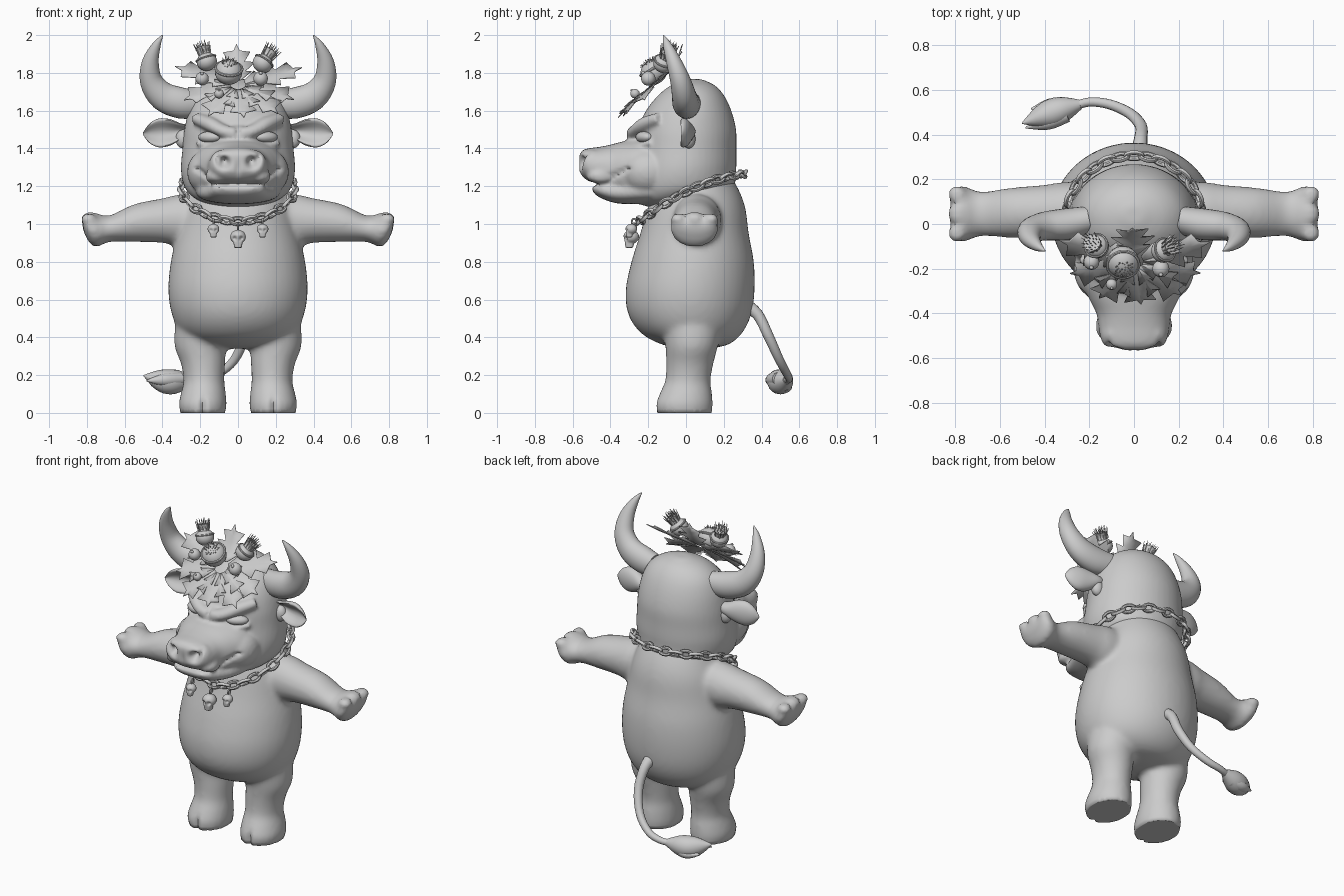
import bpy, bmesh, math, random
from mathutils import Vector, Matrix

if "Cube" in bpy.data.objects:
    bpy.data.objects.remove(bpy.data.objects["Cube"])

random.seed(4)
X, Y, Z = Vector((1, 0, 0)), Vector((0, 1, 0)), Vector((0, 0, 1))
grey = bpy.data.materials.new("clay_grey")
grey.diffuse_color = (0.6, 0.6, 0.6, 1)
grey.use_nodes = True
grey.node_tree.nodes["Principled BSDF"].inputs["Base Color"].default_value = grey.diffuse_color


def spline(rows, n):
    """Catmull-Rom interpolation of rows of numbers."""
    out = []
    for i in range(len(rows) - 1):
        p = [rows[max(i - 1, 0)], rows[i], rows[i + 1], rows[min(i + 2, len(rows) - 1)]]
        for k in range(n):
            t = k / n
            out.append([0.5 * (2 * b + (c - a) * t + (2 * a - 5 * b + 4 * c - d) * t * t
                               + (3 * b - a - 3 * c + d) * t ** 3) for a, b, c, d in zip(*p)])
    return out + [list(rows[-1])]


def sweep(bm, rows, axis=None, ref=Z, seg=28, n=4, p=2.0, cup=0.0):
    """Skin of oval rings; each row is x, y, z, radius a, radius b."""
    rows = spline(rows, n)
    pts, rings = [Vector(r[:3]) for r in rows], []
    for i, r in enumerate(rows):
        t = axis or (pts[min(i + 1, len(pts) - 1)] - pts[max(i - 1, 0)]).normalized()
        u = ref.cross(t).normalized()
        v, ring = t.cross(u), []
        for k in range(seg):
            c, s = math.cos(math.tau * k / seg), math.sin(math.tau * k / seg)
            c, s = (math.copysign(abs(w) ** (2 / p), w) for w in (c, s))
            if c < 0:
                c *= 1 - cup * c * c
            ring.append(bm.verts.new(pts[i] + u * c * max(r[3], .001) + v * s * max(r[4], .001)))
        rings.append(ring)
    for a, b in zip(rings, rings[1:]):
        for k in range(seg):
            j = (k + 1) % seg
            bm.faces.new((a[k], a[j], b[j], b[k]))
    bm.faces.new(rings[0][::-1])
    bm.faces.new(rings[-1])


def ball(bm, c, r, rot=None):
    r = (r, r, r) if isinstance(r, float) else r
    bmesh.ops.create_uvsphere(bm, u_segments=24, v_segments=14, radius=1,
                              matrix=Matrix.LocRotScale(Vector(c), rot, Vector(r)))


def ring(bm, mat, a, b, r, seg=14, sides=7):
    """Oval wire ring lying in the local xy plane."""
    g = [[bm.verts.new(mat @ Vector(((a + r * math.cos(w)) * math.cos(t), (b + r * math.cos(w)) * math.sin(t),
          r * math.sin(w)))) for w in (math.tau * j / sides for j in range(sides))]
         for t in (math.tau * i / seg for i in range(seg))]
    for i in range(seg):
        for j in range(sides):
            i2, j2 = (i + 1) % seg, (j + 1) % sides
            bm.faces.new((g[i][j], g[i2][j], g[i2][j2], g[i][j2]))


def mirror(bm):
    d = bmesh.ops.duplicate(bm, geom=bm.verts[:] + bm.edges[:] + bm.faces[:])["geom"]
    bmesh.ops.scale(bm, vec=(-1, 1, 1), verts=[e for e in d if isinstance(e, bmesh.types.BMVert)])
    bmesh.ops.reverse_faces(bm, faces=[e for e in d if isinstance(e, bmesh.types.BMFace)])


def finish(bm, name, voxel=0, smooth=4, dents=(), angle=50):
    """Make the object; with a voxel size, fuse its pieces and press in dents."""
    me = bpy.data.meshes.new(name)
    bm.to_mesh(me)
    bm.free()
    ob = bpy.data.objects.new(name, me)
    bpy.context.collection.objects.link(ob)
    me.materials.append(grey)
    bpy.ops.object.select_all(action='DESELECT')
    ob.select_set(True)
    bpy.context.view_layer.objects.active = ob
    if voxel:
        m = ob.modifiers.new("fuse", 'REMESH')
        m.mode, m.voxel_size = 'VOXEL', voxel
        s = ob.modifiers.new("soften", 'SMOOTH')
        s.factor, s.iterations = 0.5, smooth
        for md in ("fuse", "soften"):
            bpy.ops.object.modifier_apply(modifier=md)
        for c, r, push in dents:
            c, push = Vector(c), Vector(push)
            for v in ob.data.vertices:
                d = sum(((v.co[k] - c[k]) / r[k]) ** 2 for k in range(3))
                if d < 4:
                    v.co += push * math.exp(-1.5 * d)
    bpy.ops.object.shade_smooth_by_angle(angle=math.radians(angle))
    return ob


def both(items):
    return [(tuple(s * v if k == 0 else v for k, v in enumerate(c)), r, (s * q[0], q[1], q[2]))
            for c, r, q in items for s in (1, -1)]


# Body: legs, arms and knuckles mirrored, then the barrel torso
bm = bmesh.new()
sweep(bm, [(.185, -.01, 0, .122, .148), (.187, -.01, .05, .127, .152), (.183, .0, .11, .118, .137),
           (.18, .01, .17, .108, .12), (.185, .02, .26, .117, .125), (.2, .03, .36, .137, .14),
           (.19, .03, .5, .14, .16)], Z, Y)
sweep(bm, [(.12, .05, 1.03, .13, .13), (.3, .06, 1.02, .128, .137), (.4, .055, 1.018, .12, .118),
           (.55, .05, 1.005, .112, .1), (.68, .045, .975, .1, .07), (.75, .045, .968, .122, .09),
           (.79, .045, .985, .125, .08), (.822, .045, 1.01, .1, .04)], X)
for y in (-.045, .045, .135):
    ball(bm, (.79, y, 1.025), (.042, .037, .032))
mirror(bm)
sweep(bm, [(0, .06, .34, .05, .05), (0, .05, .36, .2, .17), (0, .03, .42, .3, .265), (0, .02, .52, .35, .325),
           (0, .022, .65, .369, .341), (0, .035, .8, .356, .324), (0, .045, .95, .322, .287),
           (0, .055, 1.08, .29, .26), (0, .06, 1.18, .25, .22), (0, .06, 1.3, .2, .15)], Z, Y, seg=48)
body = finish(bm, "body", .015, 8, both([
    ((.185, -.17, .03), (.016, .05, .06), (0, .025, 0)),
    ((.81, 0, 1.04), (.05, .014, .04), (-.012, 0, -.012)),
    ((.81, .09, 1.04), (.05, .014, .04), (-.012, 0, -.012))]))
for v in body.data.vertices:
    if v.co.z < .012:
        v.co.z = 0

# Head: skull, muzzle, jaw, brows, lids and cheeks fused; nostrils and mouth pressed in
bm = bmesh.new()
sweep(bm, [(.01, -.285, 1.475, .035, .035), (.08, -.262, 1.492, .044, .036), (.15, -.215, 1.53, .045, .038),
           (.225, -.14, 1.56, .035, .03)])
sweep(bm, [(.08, -.27, 1.435, .018, .016), (.14, -.245, 1.415, .02, .016), (.215, -.185, 1.43, .018, .016)])
ball(bm, (.145, -.2, 1.275), (.125, .145, .125))
ball(bm, (.08, -.49, 1.325), (.07, .066, .068))
ball(bm, (.115, -.455, 1.25), (.062, .07, .04))
mirror(bm)
sweep(bm, [(0, -.12, 1.09, .09, .08), (0, -.1, 1.12, .2, .17), (0, -.03, 1.18, .275, .27),
           (0, -.012, 1.28, .302, .277), (0, 0, 1.4, .294, .267), (0, .005, 1.5, .284, .26),
           (0, .014, 1.6, .26, .226), (0, .027, 1.68, .217, .175), (0, .036, 1.735, .145, .115),
           (0, .042, 1.767, .045, .04)], Z, Y, seg=48)
sweep(bm, [(0, -.1, 1.29, .25, .17), (0, -.25, 1.28, .24, .17), (0, -.33, 1.283, .205, .155),
           (0, -.4, 1.29, .168, .13), (0, -.46, 1.3, .158, .108), (0, -.51, 1.312, .15, .09),
           (0, -.545, 1.32, .13, .072), (0, -.565, 1.322, .095, .045)], -Y, seg=40, p=2.3)
sweep(bm, [(0, -.1, 1.19, .23, .085), (0, -.25, 1.175, .22, .07), (0, -.37, 1.168, .175, .058),
           (0, -.46, 1.182, .135, .04), (0, -.495, 1.192, .09, .02)], -Y, seg=40, p=2.4)
ball(bm, (0, -.24, 1.465), (.085, .07, .06))
mouth = [((i * .02, -.5 + 3.2 * (i * .02) ** 2, 1.212 + max(0, abs(i) * .02 - .12) * .8), (.022, .07, .013),
          (-i * .0011, .02, 0)) for i in range(-11, 12)]
finish(bm, "head", .011, 8, mouth + both([
    ((.078, -.56, 1.325), (.032, .07, .034), (-.008, .062, .01)),
    ((.11, -.545, 1.35), (.016, .06, .03), (0, .02, 0)),
    ((.15, -.25, 1.462), (.06, .05, .022), (0, .025, 0))]) + [
    ((0, -.57, 1.29), (.012, .04, .05), (0, .012, 0)),
    ((0, -.3, 1.5), (.015, .06, .04), (0, .015, 0))])

bm = bmesh.new()
ball(bm, (.15, -.222, 1.46), (.066, .036, .03), Matrix.Rotation(.5, 3, 'Z'))
mirror(bm)
finish(bm, "eyes")

# Horns and cupped ears
bm = bmesh.new()
sweep(bm, [(.2, .02, 1.635, .07, .06), (.3, .0, 1.64, .082, .07), (.4, -.01, 1.678, .076, .064),
           (.46, -.03, 1.76, .06, .054), (.463, -.065, 1.86, .044, .04), (.43, -.1, 1.95, .022, .022),
           (.398, -.12, 2.0, .003, .003)], ref=Y)
mirror(bm)
finish(bm, "horns")
bm = bmesh.new()
sweep(bm, [(.25, .01, 1.495, .03, .03), (.3, .005, 1.49, .045, .042), (.36, -.01, 1.485, .05, .07),
           (.42, -.015, 1.482, .042, .076), (.47, -.02, 1.48, .026, .05), (.503, -.025, 1.478, .004, .006)],
      X, cup=1.6)
ball(bm, (.29, .015, 1.45), (.04, .035, .05))
mirror(bm)
finish(bm, "ears", angle=60)

# Tail with a pointed tuft
bm = bmesh.new()
sweep(bm, [(.02, .31, .57, .04, .04), (.03, .38, .52, .03, .03), (.03, .44, .4, .027, .027),
           (-.02, .495, .28, .024, .024), (-.11, .535, .205, .022, .022), (-.2, .545, .18, .02, .02),
           (-.27, .525, .172, .02, .02)], seg=14)
finish(bm, "tail")
bm = bmesh.new()
sweep(bm, [(-.24, .535, .175, .022, .022), (-.31, .515, .168, .055, .058), (-.37, .495, .165, .064, .066),
           (-.43, .475, .178, .045, .05), (-.5, .45, .198, .003, .003)], seg=20)
sweep(bm, [(-.3, .52, .15, .035, .035), (-.38, .52, .135, .04, .03), (-.46, .515, .145, .003, .003)], seg=14)
sweep(bm, [(-.3, .49, .18, .035, .035), (-.39, .455, .175, .035, .035), (-.485, .43, .17, .003, .003)], seg=14)
finish(bm, "tail_tuft")


# Chain of oval links hanging round the neck
def neck(t):
    return Vector((.3 * math.sin(t), .03 - .275 * math.cos(t),
                   1.14 - .125 * math.cos(t) + .045 * math.sin(t) ** 2))


bm = bmesh.new()
for i in range(30):
    t = math.tau * i / 30
    d = (neck(t + .01) - neck(t - .01)).normalized()
    out = d.cross(Z).normalized()
    frame = Matrix((d, d.cross(out), out)).transposed().to_4x4()
    ring(bm, Matrix.Translation(neck(t)) @ frame @ Matrix.Rotation((-1) ** i * .75, 4, 'X'), .037, .021, .0105)
for x, z in ((0, .985), (.13, 1.01), (-.13, 1.01)):
    ring(bm, Matrix.Translation((x, -.275, z)) @ Matrix.Rotation(math.pi / 2, 4, 'Y'), .018, .012, .005)
finish(bm, "neck_chain")

# Skull charms
for name, x, z, s in (("middle_charm", 0, .932, 1), ("left_charm", -.13, .973, .75), ("right_charm", .13, .973, .75)):
    bm = bmesh.new()
    ball(bm, (x, -.29, z), (.042 * s, .042 * s, .037 * s))
    sweep(bm, [(x, -.3, z - .058 * s, .02 * s, .02 * s), (x, -.3, z - .015 * s, .026 * s, .026 * s)], Z, Y, p=4)
    finish(bm, name, .005, 2, [((x + q * .018 * s, -.328, z - .008 * s), (.013 * s, .03, .013 * s), (0, .016 * s, 0))
                               for q in (1, -1)])

# Spiky leaves fanned over the forehead
bm = bmesh.new()
e2, nrm = Vector((0, .79, .61)), Vector((0, -.61, .79))
for deg, size, lift in ((158, .36, .02), (20, .36, .02), (92, .25, .08), (198, .3, -.03), (343, .31, -.03),
                        (236, .28, -.03), (277, .26, -.02), (315, .3, -.03)):
    a = math.radians(deg)
    d = X * math.cos(a) + e2 * math.sin(a)
    side, base, rows = nrm.cross(d), Vector((0, -.165, 1.735)) + d * .04, []
    for i in range(8):
        f = i / 7
        w = .085 * math.sin(math.pi * min(f + .08, 1)) ** .6 * (1.15 if i % 2 else .5) if i < 7 else .001
        mid = base + d * (size - .04) * f + nrm * lift * f * f
        skew = d * (.03 if i % 2 and i < 7 else 0)
        rows.append([bm.verts.new(mid + side * w * q + nrm * .12 * w * abs(q) + skew * abs(q)) for q in (-1, 0, 1)])
    for r, s in zip(rows, rows[1:]):
        for k in (0, 1):
            bm.faces.new((r[k], s[k], s[k + 1], r[k + 1])).normal_flip()
leaves = finish(bm, "leaves", angle=30)
leaves.modifiers.new("thickness", 'SOLIDIFY').thickness = .005

# Berries
bm = bmesh.new()
for c, r in (((-.19, -.17, 1.77), .035), ((.12, -.2, 1.77), .038), ((-.1, -.27, 1.69), .025)):
    ball(bm, c, r)
    ball(bm, Vector(c) + Vector((0, -r * .7, r * .75)), r * .25)
finish(bm, "berries")

# Thistle heads: bulb, flared cup and bristles; plus one closed bud with a toothed rim
for name, c, d, r, tall in (("left_thistle", (-.165, -.1, 1.86), (-.28, .2, .9), .054, .115),
                            ("right_thistle", (.13, -.12, 1.85), (.5, .25, .75), .054, .12),
                            ("middle_bud", (-.05, -.17, 1.805), (.05, -.45, .7), .073, .078)):
    bm = bmesh.new()
    c, q = Vector(c), Vector(d).to_track_quat('Z', 'Y')
    ball(bm, c, (r, r, r * .9), q)
    ring(bm, Matrix.LocRotScale(c + q @ Vector((0, 0, r * .3)), q, None), r * .97, r * .97, r * .1, 24)
    if name != "middle_bud":
        rows = [(*(c + q @ Vector((0, 0, h))), w, w) for h, w in ((.03, .034), (.055, .03), (.08, .04))]
        sweep(bm, rows, q @ Z, q @ Y, seg=18)
    for k in range(30):
        t, m = k * 2.4, math.sqrt((k + .5) / 30)
        tip = Vector((math.cos(t) * m * .05, math.sin(t) * m * .05, tall + random.uniform(-.012, .008) - m * .012))
        foot = Vector((tip.x * .7, tip.y * .7, r * .75))
        sweep(bm, [(*(c + q @ foot), .004, .004), (*(c + q @ tip), .001, .001)], ref=X, seg=5, n=1)
    finish(bm, name)
